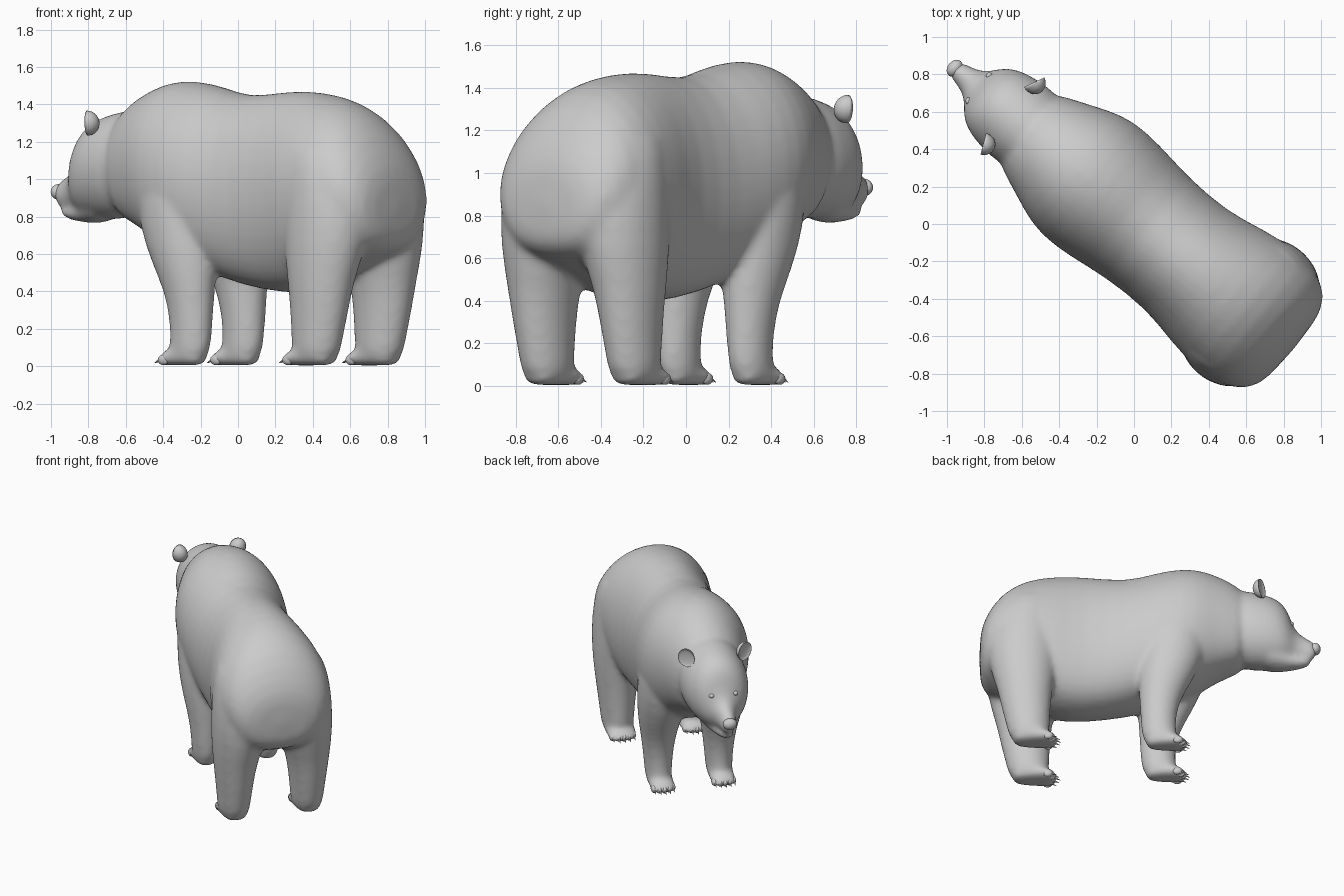
import bpy
import bmesh
from math import cos, sin, pi, radians
from mathutils import Matrix, Vector

cube = bpy.data.objects.get("Cube")
if cube:
    bpy.data.objects.remove(cube, do_unlink=True)

# One plain grey for the whole animal
grey = bpy.data.materials.new("plain_grey")
grey.use_nodes = True
GREY = (0.6, 0.6, 0.6, 1)
grey.diffuse_color = GREY
grey.node_tree.nodes["Principled BSDF"].inputs["Base Color"].default_value = GREY

# Parts are modelled facing +y, then turned to the standing direction
PLACE = Matrix.Translation((0.02, 0.023, 0)) @ Matrix.Rotation(radians(50.4), 4, "Z")
SIDES = 20


def finish(bm, name):
    bmesh.ops.recalc_face_normals(bm, faces=bm.faces)
    bm.transform(PLACE)
    mesh = bpy.data.meshes.new(name)
    bm.to_mesh(mesh)
    bm.free()
    for p in mesh.polygons:
        p.use_smooth = True
    mesh.materials.append(grey)
    obj = bpy.data.objects.new(name, mesh)
    bpy.context.collection.objects.link(obj)
    return obj


def skin(bm, loops):
    """Join a row of point loops into a closed tube."""
    rows = [[bm.verts.new(p) for p in loop] for loop in loops]
    for a, b in zip(rows, rows[1:]):
        for i in range(SIDES):
            j = (i + 1) % SIDES
            bm.faces.new((a[i], a[j], b[j], b[i]))
    bm.faces.new(rows[0][::-1])
    bm.faces.new(rows[-1])


def circle(fullness=1):
    """Unit circle; a fullness under 1 swells the lower half sideways."""
    points = []
    for i in range(SIDES):
        c, s = cos(2 * pi * i / SIDES), sin(2 * pi * i / SIDES)
        if s < 0 and abs(c) > .001:
            c *= abs(c) ** (fullness - 1)
        points.append((c, s))
    return points


def loft_along(bm, rings, x=0, fullness=1):
    """Rings: y, bottom z, top z, half width."""
    skin(bm, [[(x + w * c, y, (lo + hi) / 2 + (hi - lo) / 2 * s) for c, s in circle(fullness)]
              for y, lo, hi, w in rings])


def loft_up(bm, rings, side):
    """Rings: z, x, y, x radius, y radius."""
    skin(bm, [[(side * x + rx * c, y + ry * s, z) for c, s in circle()]
              for z, x, y, rx, ry in rings])


def ball(bm, centre, scale, segments=20):
    m = Matrix.Translation(centre) @ Matrix.Diagonal((*scale, 1))
    return bmesh.ops.create_uvsphere(bm, u_segments=segments, v_segments=segments // 2 + 2,
                                     radius=1, matrix=m)["verts"]


body = bmesh.new()

# Trunk from rump to neck
loft_along(body, [
    (-1.085, .70, 1.0, .2), (-1.035, .62, 1.15, .33), (-.92, .57, 1.325, .40),
    (-.75, .49, 1.435, .42), (-.55, .395, 1.475, .395), (-.35, .375, 1.485, .342),
    (-.05, .42, 1.44, .352), (.15, .49, 1.505, .387), (.35, .55, 1.54, .40),
    (.5, .66, 1.52, .355), (.65, .745, 1.455, .285), (.82, .79, 1.355, .235)], fullness=.72)

# Head and muzzle
loft_along(body, [
    (.66, .81, 1.41, .25), (.84, .78, 1.358, .243), (.95, .78, 1.338, .23),
    (1.03, .79, 1.292, .2), (1.08, .81, 1.22, .163), (1.122, .835, 1.075, .095),
    (1.18, .84, 1.03, .068), (1.24, .84, .995, .056), (1.28, .855, .975, .045)])

# Lower jaw
loft_along(body, [(.9, .765, .97, .15), (1.0, .765, .93, .12), (1.1, .765, .87, .075),
                  (1.2, .785, .85, .05), (1.24, .805, .85, .036)])

# Legs with shoulders and haunches, and flat paws
for side in (-1, 1):
    loft_up(body, [
        (.02, .22, .195, .092, .122), (.12, .22, .172, .094, .122), (.25, .22, .168, .105, .125),
        (.4, .22, .18, .125, .145), (.55, .22, .215, .155, .19),
        (.75, .21, .265, .182, .235), (.98, .18, .29, .205, .245), (1.2, .15, .3, .19, .21)], side)
    loft_up(body, [
        (.02, .265, -.73, .11, .14), (.12, .265, -.74, .115, .148),
        (.3, .265, -.758, .134, .174), (.45, .262, -.765, .155, .194), (.65, .24, -.777, .194, .243),
        (.87, .21, -.78, .22, .27), (1.08, .19, -.75, .22, .25), (1.25, .15, -.7, .2, .22)], side)
    for x, heel, toe, w in ((.22, .08, .365, .09), (.265, -.855, -.54, .105)):
        d = toe - heel
        loft_along(body, [
            (heel, 0, .1, w * .65), (heel + d * .25, -.01, .15, w * .95),
            (heel + d * .65, -.01, .115, w * 1.05), (heel + d * .88, -.005, .08, w),
            (toe, 0, .06, w * .75)], side * x)
for v in body.verts:
    v.co.z = max(v.co.z, .005)

bear = finish(body, "body")
sub = bear.modifiers.new("round", "SUBSURF")
sub.levels = sub.render_levels = 1
fuse = bear.modifiers.new("fuse", "REMESH")
fuse.mode = "VOXEL"
fuse.voxel_size = .016
fuse.use_smooth_shade = True
relax = bear.modifiers.new("relax", "SMOOTH")
relax.factor = .5
relax.iterations = 18

# Nose pad
bm = bmesh.new()
ball(bm, (0, 1.27, .932), (.05, .038, .042))
finish(bm, "nose")

for side, label in ((-1, "left"), (1, "right")):
    # Cupped ear, hollow at the front
    bm = bmesh.new()
    for v in ball(bm, (0, 0, 0), (.058, .066, .068), 24):
        if v.co.y > 0:
            v.co.y *= -.2
    bm.transform(Matrix.Translation((side * .214, .895, 1.3))
                 @ Matrix.Rotation(side * radians(-25), 4, "Z")
                 @ Matrix.Rotation(side * radians(22), 4, "Y"))
    finish(bm, label + "_ear")

    # Eye
    bm = bmesh.new()
    ball(bm, (side * .086, 1.1, 1.085), (.02, .02, .016), 14)
    finish(bm, label + "_eye")

    # Toes and claws
    for part, x, y, gap in (("front", .22, .333, .034), ("rear", .265, -.575, .038)):
        toes, claws = bmesh.new(), bmesh.new()
        for i in range(-2, 3):
            at = Vector((side * x + i * gap, y - .007 * i * i, .034))
            ball(toes, at, (.02, .036, .028), 12)
            tilt = Matrix.Rotation(radians(-115), 4, "X")
            bmesh.ops.create_cone(claws, cap_ends=True, segments=8, radius1=.01, radius2=.001,
                                  depth=.05,
                                  matrix=Matrix.Translation(at + Vector((0, .04, -.006))) @ tilt)
        finish(toes, label + "_" + part + "_toes")
        finish(claws, label + "_" + part + "_claws")
